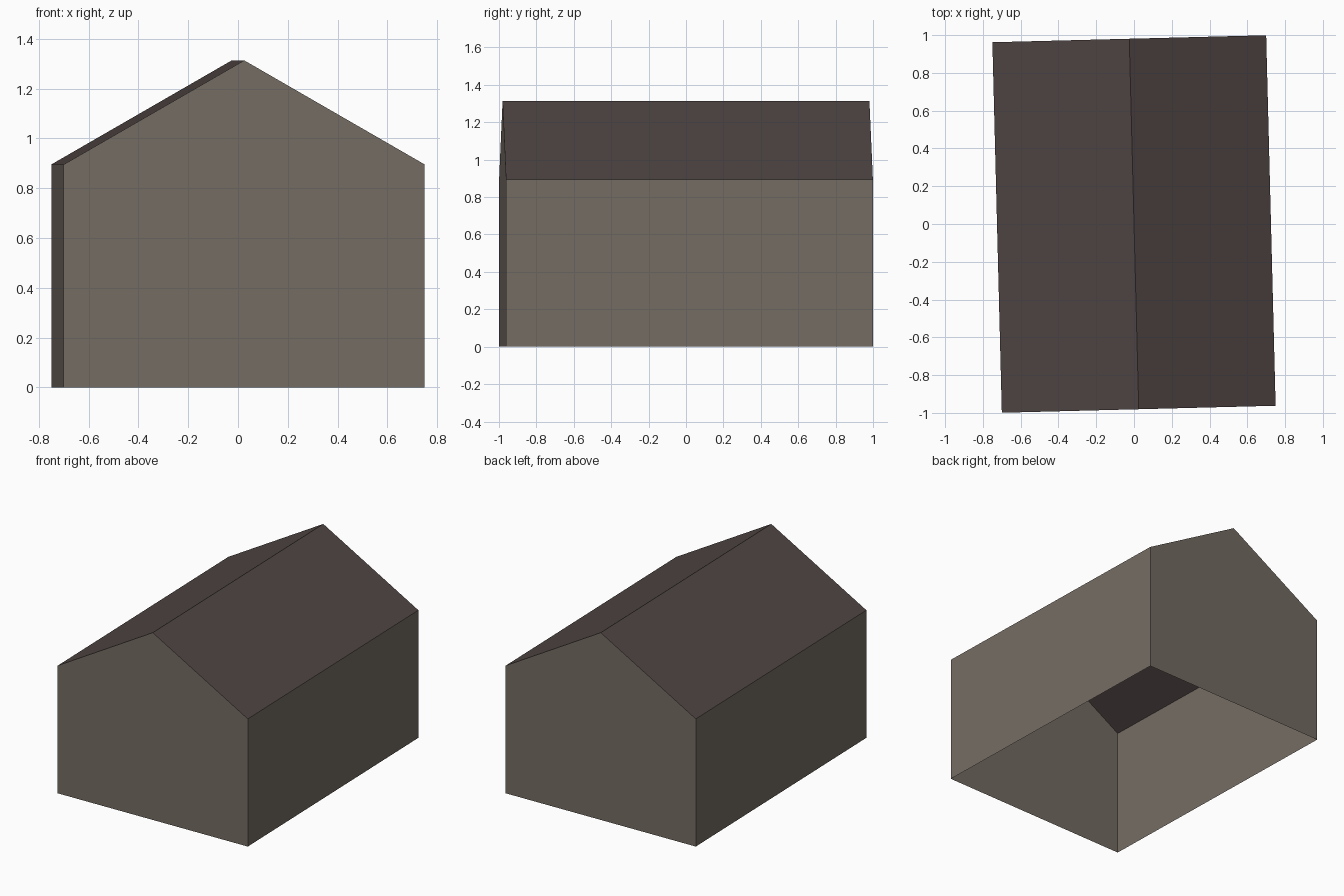
import bpy
import bmesh
from mathutils import Matrix

cube = bpy.data.objects.get("Cube")
if cube:
    bpy.data.objects.remove(cube, do_unlink=True)

HALF_W, HALF_D = 0.725, 0.981
EAVES, RIDGE = 0.895, 1.313
TURN = Matrix.Rotation(0.0255, 4, 'Z')


def make_material(name, rgb):
    mat = bpy.data.materials.new(name)
    mat.use_nodes = True
    color = (*rgb, 1)
    mat.diffuse_color = color
    mat.node_tree.nodes["Principled BSDF"].inputs["Base Color"].default_value = color
    return mat


def make_shell(name, profile, mat, gables=False):
    """Sweep an open profile from front to back, optionally closing its ends."""
    bm = bmesh.new()
    front = [bm.verts.new((x, -HALF_D, z)) for x, z in profile]
    back = [bm.verts.new((x, HALF_D, z)) for x, z in profile]
    for i in range(len(profile) - 1):
        # The walls leave the slopes to the roof
        if gables and profile[i][0] != profile[i + 1][0]:
            continue
        bm.faces.new((front[i], front[i + 1], back[i + 1], back[i]))
    if gables:
        bm.faces.new(reversed(front))
        bm.faces.new(back)
    bm.transform(TURN)
    mesh = bpy.data.meshes.new(name)
    bm.to_mesh(mesh)
    bm.free()
    mesh.materials.append(mat)
    obj = bpy.data.objects.new(name, mesh)
    bpy.context.collection.objects.link(obj)
    return obj


wall_mat = make_material("taupe wall", (0.178, 0.151, 0.123))
roof_mat = make_material("dark brown roof", (0.080, 0.061, 0.058))

# Roof slopes, then the side walls and gable ends, open underneath
slopes = [(-HALF_W, EAVES), (0, RIDGE), (HALF_W, EAVES)]
make_shell("roof", slopes, roof_mat)
make_shell("walls", [(-HALF_W, 0), *slopes, (HALF_W, 0)], wall_mat, gables=True)
